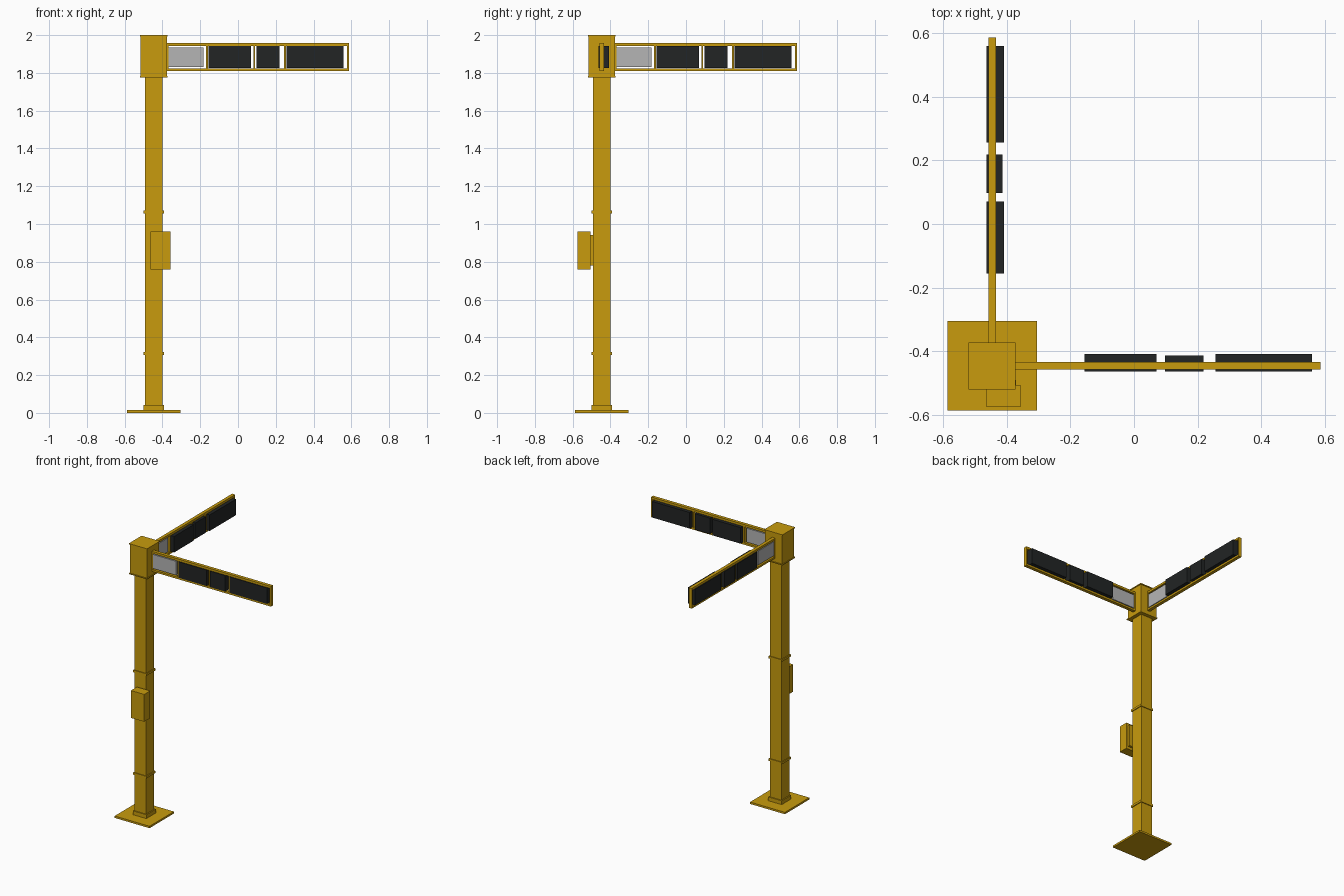
import bpy
import bmesh
from mathutils import Vector

if "Cube" in bpy.data.objects:
    bpy.data.objects.remove(bpy.data.objects["Cube"])


def material(name, rgb):
    m = bpy.data.materials.new(name)
    m.diffuse_color = (*rgb, 1.0)
    m.use_nodes = True
    m.node_tree.nodes["Principled BSDF"].inputs["Base Color"].default_value = m.diffuse_color
    return m


YELLOW = material("safety_yellow", (0.58, 0.33, 0.004))
BLACK = material("panel_black", (0.016, 0.018, 0.018))
GREY = material("light_grey", (0.46, 0.46, 0.46))

C = -0.446  # post centre, same in x and y


def box(name, xr, yr, zr, mat, swap=False):
    """Axis-aligned box from ranges; swap exchanges x and y."""
    if swap:
        xr, yr = yr, xr
    bm = bmesh.new()
    bmesh.ops.create_cube(bm, size=1.0)
    lo = Vector((xr[0], yr[0], zr[0]))
    hi = Vector((xr[1], yr[1], zr[1]))
    for v in bm.verts:
        v.co = Vector([(lo[i] + hi[i]) / 2 + v.co[i] * (hi[i] - lo[i]) for i in range(3)])
    mesh = bpy.data.meshes.new(name)
    bm.to_mesh(mesh)
    bm.free()
    mesh.materials.append(mat)
    ob = bpy.data.objects.new(name, mesh)
    bpy.context.collection.objects.link(ob)
    return ob


def post_block(name, half, z0, z1):
    r = (C - half, C + half)
    return box(name, r, r, (z0, z1), YELLOW)


# Base, post and collars
post_block("base_plate", 0.141, 0.0, 0.014)
post_block("post_foot", 0.055, 0.014, 0.042)
post_block("post", 0.047, 0.042, 1.78)
post_block("lower_collar", 0.053, 0.306, 0.322)
post_block("upper_collar", 0.053, 1.056, 1.072)

# Head with thin top and bottom lids
post_block("head", 0.069, 1.78, 1.995)
post_block("head_bottom_lid", 0.074, 1.776, 1.783)
post_block("head_top_lid", 0.074, 1.993, 2.0)

# Control box on its bracket
box("control_box", (-0.464, -0.357), (-0.575, -0.506), (0.76, 0.96), YELLOW)
box("control_box_bracket", (-0.45, -0.371), (-0.507, -0.49), (0.78, 0.943), YELLOW)

# Two identical sign arms, mirrored across the diagonal
for side, swap in (("right", False), ("back", True)):
    depth = (C - 0.012, C + 0.012)
    # Frame rails and uprights
    for part, zr in (("top", (1.942, 1.958)), ("bottom", (1.81, 1.824))):
        box(f"{side}_arm_{part}_rail", (-0.378, 0.587), depth, zr, YELLOW, swap)
    for i, (a, b) in enumerate(((-0.378, -0.369), (-0.169, -0.159), (0.081, 0.091),
                                (0.243, 0.253), (0.577, 0.587))):
        box(f"{side}_arm_upright_{i + 1}", (a, b), depth, (1.82, 1.946), YELLOW, swap)
    # Blank grey panel next to the head
    box(f"{side}_arm_blank_panel", (-0.369, -0.182), (C - 0.008, C + 0.008),
        (1.832, 1.934), GREY, swap)
    # Black display panels
    for i, (a, b, back) in enumerate(((-0.156, 0.07, 0.038), (0.097, 0.219, 0.032),
                                      (0.256, 0.559, 0.038))):
        box(f"{side}_arm_display_{i + 1}", (a, b), (C - 0.018, C + back),
            (1.825, 1.942), BLACK, swap)
